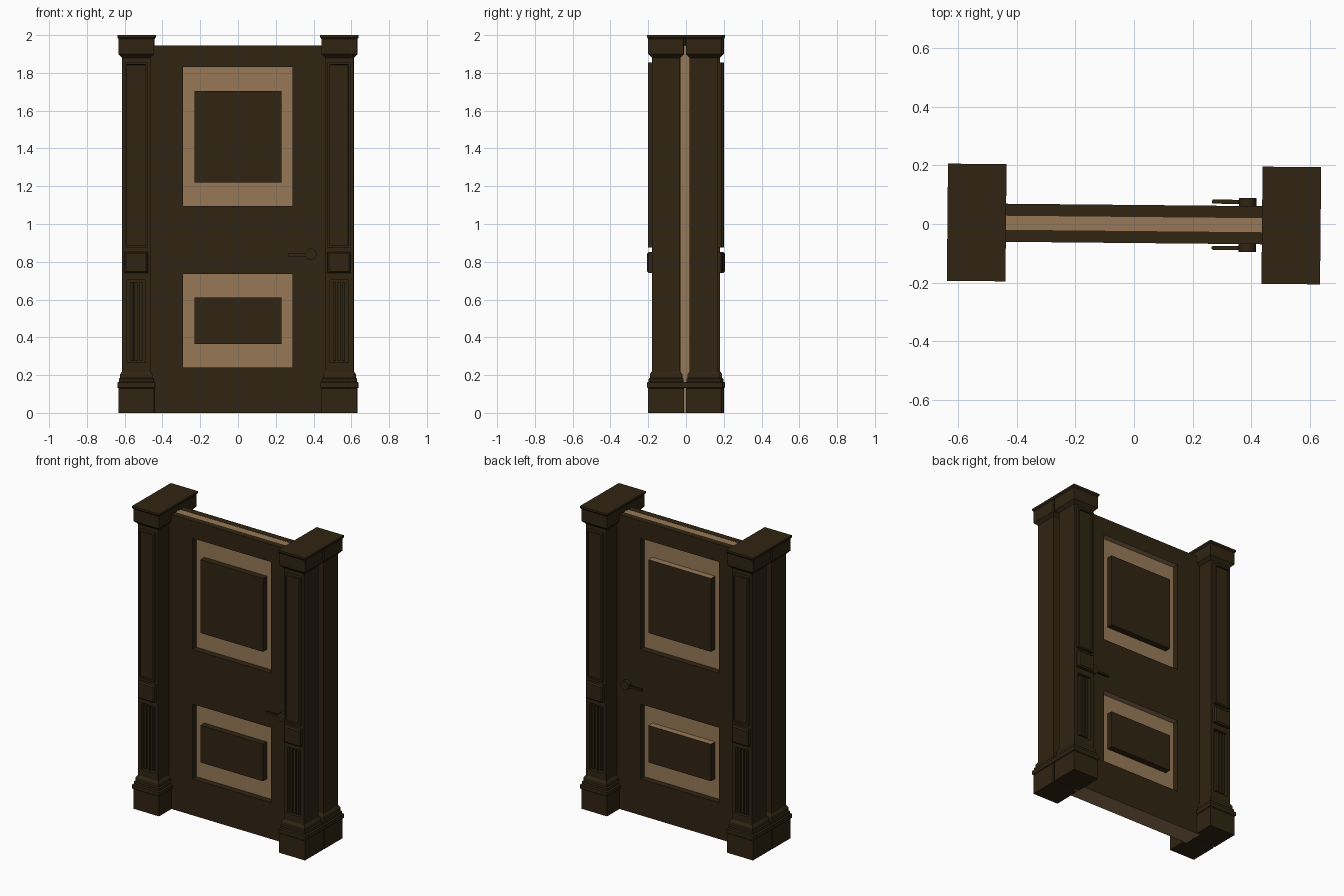
import bpy, bmesh, math
from mathutils import Matrix

cube = bpy.data.objects.get("Cube")
if cube:
    bpy.data.objects.remove(cube, do_unlink=True)


def material(name, rgb):
    m = bpy.data.materials.new(name)
    m.use_nodes = True
    m.diffuse_color = (*rgb, 1)
    m.node_tree.nodes["Principled BSDF"].inputs["Base Color"].default_value = (*rgb, 1)
    return m


DARK = material("dark_wood", (0.030, 0.018, 0.006))
TAN = material("tan_wood", (0.31, 0.19, 0.095))
TURN = Matrix.Rotation(math.radians(-0.55), 4, "Z")


def finish(bm, name, mats=(DARK,), mirror=(1, 1), tan_below=False):
    """Mirror the mesh into place, apply the slight turn, and make the object."""
    bm.transform(TURN @ Matrix.Diagonal((mirror[0], mirror[1], 1, 1)))
    bmesh.ops.recalc_face_normals(bm, faces=bm.faces)
    if tan_below:
        for f in bm.faces:
            f.material_index = int(f.normal.z < -0.5)
    me = bpy.data.meshes.new(name)
    bm.to_mesh(me)
    bm.free()
    for m in mats:
        me.materials.append(m)
    ob = bpy.data.objects.new(name, me)
    bpy.context.collection.objects.link(ob)
    return ob


def box(bm, x, y, z):
    """Add a box spanning the given (low, high) ranges."""
    size = [b - a for a, b in (x, y, z)]
    mid = [(a + b) / 2 for a, b in (x, y, z)]
    mat = Matrix.Translation(mid) @ Matrix.Diagonal((*size, 1))
    return bmesh.ops.create_cube(bm, size=1, matrix=mat)["verts"]


def sink(bm, face, border, depth):
    """Inset a face and push the middle straight in."""
    bmesh.ops.inset_individual(bm, faces=[face], thickness=border)
    bmesh.ops.inset_individual(bm, faces=[face], thickness=0.001, depth=-depth)


def front_face(bm, z):
    """The most forward (-y) face around height z."""
    bm.normal_update()
    near = [f for f in bm.faces if f.normal.y < -0.9 and abs(f.calc_center_median().z - z) < 0.05]
    return min(near, key=lambda f: f.calc_center_median().y)


# Pilaster outline: half width, height
CX, CY = 0.537, -0.1
FLUTE = (0.24, 0.73)
PROFILE = [(.0945, 0), (.0945, .13), (.1, .135), (.1, .16), (.092, .165), (.092, .18),
           (.085, .185), (.085, .205), (.075, .22), (.075, FLUTE[0]), (.075, FLUTE[1]),
           (.075, 1.88), (.094, 1.9), (.094, 1.98), (.1, 1.988), (.1, 2)]


def pilaster(name, mirror):
    # Square column body with stepped base and cap
    bm = bmesh.new()
    rings = [[bm.verts.new((CX + sx * r, CY + sy * r, z))
              for sx, sy in ((-1, -1), (1, -1), (1, 1), (-1, 1))] for r, z in PROFILE]
    for a, b in zip(rings, rings[1:]):
        for i in range(4):
            j = (i + 1) % 4
            bm.faces.new((a[i], a[j], b[j], b[i]))
    bm.faces.new(rings[0][::-1])
    bm.faces.new(rings[-1])
    # Fluted lower recess
    sink(bm, front_face(bm, sum(FLUTE) / 2), 0.036, 0.03)
    finish(bm, name + "_column", mirror=mirror)

    bm = bmesh.new()
    for i in (-1, 0, 1):
        x = CX + i * 0.024
        box(bm, (x - .008, x + .008), (-.173, -.14), (FLUTE[0] + .036, FLUTE[1] - .036))
    finish(bm, name + "_flutes", mirror=mirror)

    # Tall framed upper panel
    bm = bmesh.new()
    box(bm, (CX - .06, CX + .06), (-.195, -.17), (.875, 1.855))
    sink(bm, front_face(bm, 1.365), 0.016, 0.012)
    finish(bm, name + "_upper_panel", mirror=mirror)

    # Chamfered block between panel and flutes
    bm = bmesh.new()
    box(bm, (CX - .061, CX + .061), (-.2, -.17), (.74, .852))
    edges = list(front_face(bm, .796).edges)
    bmesh.ops.bevel(bm, geom=edges, offset=0.008, segments=1, affect="EDGES")
    finish(bm, name + "_block", mirror=mirror)


for side, sx in (("left", 1), ("right", -1)):
    for face, sy in (("front", 1), ("back", -1)):
        pilaster(f"{face}_{side}_pilaster", (sx, sy))

# Door core
HALF, CORE, SKIN = 0.465, 0.024, 0.065
bm = bmesh.new()
box(bm, (-HALF, HALF), (-CORE, CORE), (0, 1.944))
finish(bm, "door_core", (TAN,))

XS = (-HALF, -.29, .29, HALF)
ZS = (0, .24, .735, 1.095, 1.83, 1.945)
for face, sy in (("front", 1), ("back", -1)):
    # Frame of stiles and rails with two openings
    bm = bmesh.new()
    grid = [[bm.verts.new((x, -CORE, z)) for z in ZS] for x in XS]
    for i in range(3):
        for j in range(5):
            if i != 1 or j not in (1, 3):
                bm.faces.new((grid[i][j], grid[i + 1][j], grid[i + 1][j + 1], grid[i][j + 1]))
    out = bmesh.ops.extrude_face_region(bm, geom=bm.faces[:], use_keep_orig=True)["geom"]
    for v in out:
        if isinstance(v, bmesh.types.BMVert):
            v.co.y = -SKIN
    finish(bm, face + "_door_frame", (DARK, TAN), (1, sy), True)

    # Raised centre panels
    for label, z in (("lower", (.365, .61)), ("upper", (1.22, 1.705))):
        bm = bmesh.new()
        box(bm, (-.23, .23), (-SKIN, -CORE + .002), z)
        finish(bm, f"{face}_{label}_door_panel", (DARK, TAN), (1, sy), True)

    # Lever handle with round rose
    bm = bmesh.new()
    mat = Matrix.Translation((.387, -.077, .84)) @ Matrix.Rotation(math.pi / 2, 4, "X")
    bmesh.ops.create_cone(bm, cap_ends=True, segments=24, radius1=.03, radius2=.03,
                          depth=.03, matrix=mat)
    finish(bm, face + "_handle_rose", mirror=(1, sy))
    bm = bmesh.new()
    box(bm, (.265, .38), (-.086, -.072), (.829, .846))
    bmesh.ops.bevel(bm, geom=bm.edges[:], offset=0.003, segments=2, affect="EDGES")
    finish(bm, face + "_handle_lever", mirror=(1, sy))

# Smooth only the round roses
for ob in bpy.data.objects:
    ob.select_set(ob.name.endswith("rose"))
    if ob.name.endswith("rose"):
        bpy.context.view_layer.objects.active = ob
bpy.ops.object.shade_smooth_by_angle()
